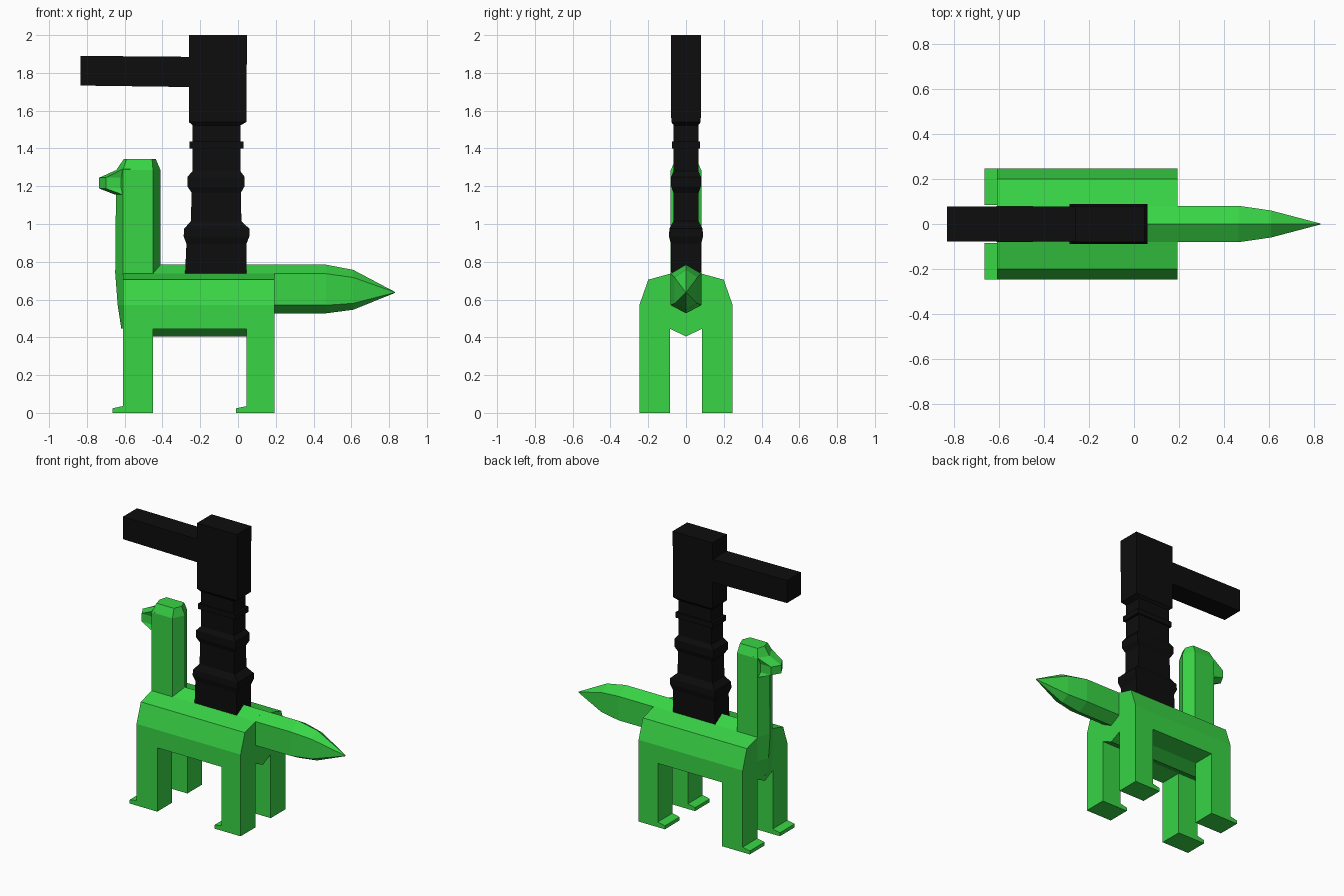
import bpy, bmesh


def material(name, rgb):
    m = bpy.data.materials.new(name)
    m.diffuse_color = (*rgb, 1)
    return m


GREEN = material("bright green", (0.04, 0.66, 0.06))
BLACK = material("black", (0.004, 0.004, 0.004))


def loft(name, sections, mat):
    """Skin a closed solid through rings that have equal point counts."""
    bm = bmesh.new()
    rings = [[bm.verts.new(p) for p in s] for s in sections]
    n = len(rings[0])
    for a, b in zip(rings, rings[1:]):
        for i in range(n):
            j = (i + 1) % n
            bm.faces.new((a[i], a[j], b[j], b[i]))
    bm.faces.new(rings[0])
    bm.faces.new(rings[-1])
    bmesh.ops.recalc_face_normals(bm, faces=bm.faces)
    me = bpy.data.meshes.new(name)
    bm.to_mesh(me)
    bm.free()
    me.materials.append(mat)
    ob = bpy.data.objects.new(name, me)
    bpy.context.collection.objects.link(ob)
    return ob


# Body: ridged cross-section with a shallow keel, extruded along x
half = [(0.085, 0.445), (0.247, 0.445), (0.247, 0.57), (0.2, 0.705), (0.08, 0.738)]
profile = [(0, 0.405)] + half + [(0, 0.785)] + [(-y, z) for y, z in reversed(half)]
loft("body", [[(x, y, z) for y, z in profile] for x in (-0.61, 0.193)], GREEN)

# Legs with little wedge toes
for label, x0, x1 in (("front", -0.61, -0.45), ("rear", 0.045, 0.193)):
    side = [(x0, 0.445), (x0, 0.036), (x0 - 0.055, 0.024), (x0 - 0.055, 0),
            (x1, 0), (x1, 0.445)]
    for s, hand in ((-1, "right"), (1, "left")):
        loft(f"{label}_leg_{hand}",
             [[(x, s * y, z) for x, z in side] for y in (0.085, 0.247)], GREEN)


# Tail: hexagonal, tapering to a point
def tail_ring(x, y, z0, z1, z2, z3):
    return [(x, 0, z0), (x, y, z1), (x, y, z2), (x, 0, z3), (x, -y, z2), (x, -y, z1)]


loft("tail", [tail_ring(0.18, 0.081, 0.527, 0.57, 0.737, 0.785),
              tail_ring(0.465, 0.081, 0.527, 0.57, 0.737, 0.785),
              tail_ring(0.61, 0.06, 0.546, 0.58, 0.717, 0.757),
              tail_ring(0.83, 0.002, 0.635, 0.637, 0.639, 0.641)], GREEN)


# Neck and head crown: hexagonal in plan
def neck_ring(z, front, side_front, side_back, back, y):
    return [(front, 0, z), (side_front, y, z), (side_back, y, z),
            (back, 0, z), (side_back, -y, z), (side_front, -y, z)]


loft("neck", [neck_ring(0.447, -0.618, -0.605, -0.45, -0.41, 0.081),
              neck_ring(0.57, -0.637, -0.61, -0.45, -0.41, 0.081),
              neck_ring(0.74, -0.65, -0.61, -0.45, -0.41, 0.081),
              neck_ring(1.285, -0.645, -0.61, -0.45, -0.41, 0.081),
              neck_ring(1.343, -0.605, -0.59, -0.455, -0.435, 0.055)], GREEN)

# Snout: wedge with a shallow point at the front
loft("snout", [neck_ring(1.155, -0.65, -0.61, -0.57, -0.56, 0.079),
               neck_ring(1.188, -0.735, -0.70, -0.57, -0.56, 0.062),
               neck_ring(1.245, -0.735, -0.70, -0.57, -0.56, 0.062),
               neck_ring(1.29, -0.635, -0.61, -0.57, -0.56, 0.079)], GREEN)


# Periscope-like column: stacked rectangular collars (z, x min, x max, half depth)
def box_ring(z, x0, x1, y):
    return [(x0, -y, z), (x1, -y, z), (x1, y, z), (x0, y, z)]


column = [(0.738, -0.28, 0.045, 0.078), (0.895, -0.273, 0.045, 0.08),
          (0.935, -0.288, 0.06, 0.09), (0.975, -0.285, 0.06, 0.088),
          (1.015, -0.25, 0.018, 0.067), (1.165, -0.245, 0.015, 0.067),
          (1.2, -0.268, 0.035, 0.079), (1.25, -0.268, 0.035, 0.079),
          (1.28, -0.24, 0.012, 0.065), (1.4, -0.24, 0.012, 0.065),
          (1.4, -0.257, 0.03, 0.074), (1.437, -0.257, 0.03, 0.074),
          (1.437, -0.24, 0.012, 0.065), (1.522, -0.24, 0.012, 0.065),
          (1.54, -0.26, 0.045, 0.078), (2.0, -0.26, 0.047, 0.08)]
loft("column", [box_ring(*c) for c in column], BLACK)

# Horizontal arm
loft("arm", [[(x, -0.077, z0), (x, 0.077, z0), (x, 0.077, z1), (x, -0.077, z1)]
             for x, z0, z1 in ((-0.833, 1.733, 1.89), (-0.25, 1.725, 1.885))], BLACK)
